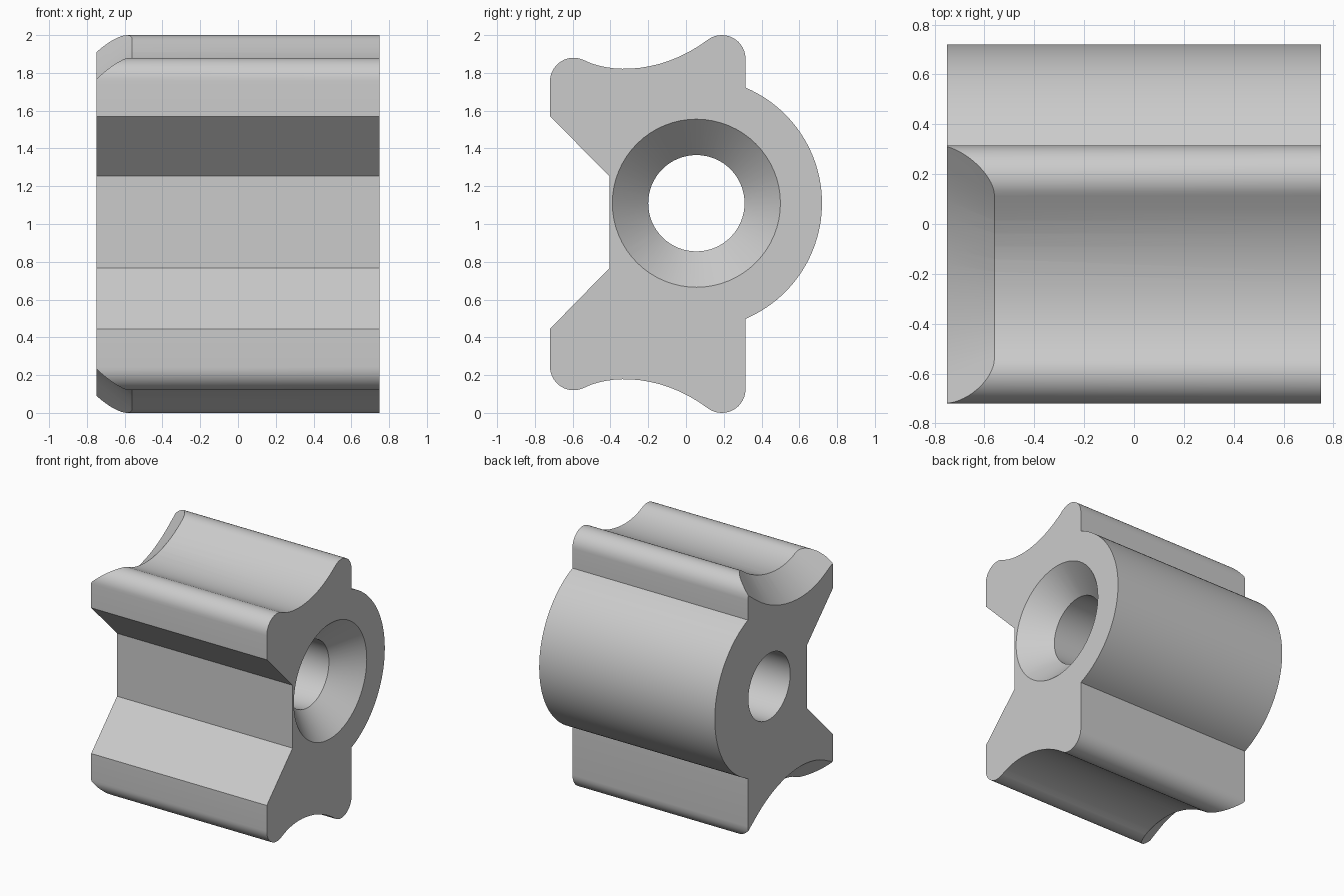
import bpy, bmesh
from math import sin, cos, pi, radians, acos
from mathutils import Vector

cube = bpy.data.objects.get("Cube")
if cube:
    bpy.data.objects.remove(cube, do_unlink=True)

HALF = 0.75                     # half the length along x
AXIS = Vector((0.055, 1.11))    # bore centre in (y, z)
RIDGE = Vector((0.19, 1.875))   # rounded back lip
BUMP = Vector((-0.595, 1.755))  # rounded front lip
LIP = 0.125

grey = bpy.data.materials.new("plain grey")
grey.use_nodes = True
grey.diffuse_color = (0.6, 0.6, 0.6, 1)
grey.node_tree.nodes["Principled BSDF"].inputs["Base Color"].default_value = (0.6, 0.6, 0.6, 1)


def arc(centre, radius, start, end, steps):
    angles = [start + (end - start) * i / steps for i in range(steps + 1)]
    return [centre + radius * Vector((cos(a), sin(a))) for a in angles]


def loft(name, sections):
    """Closed solid through rings given as (x, [(y, z), ...])."""
    bm = bmesh.new()
    rings = [[bm.verts.new((x, p[0], p[1])) for p in pts] for x, pts in sections]
    for a, b in zip(rings, rings[1:]):
        for i in range(len(a)):
            j = (i + 1) % len(a)
            bm.faces.new((a[i], a[j], b[j], b[i]))
    bm.faces.new(rings[0])
    bm.faces.new(rings[-1])
    bmesh.ops.recalc_face_normals(bm, faces=bm.faces)
    mesh = bpy.data.meshes.new(name)
    bm.to_mesh(mesh)
    bm.free()
    mesh.materials.append(grey)
    ob = bpy.data.objects.new(name, mesh)
    bpy.context.collection.objects.link(ob)
    return ob


def flip(points):
    return [Vector((p[0], 2 - p[1])) for p in points]


# Valley curve between the two lips, tangent to both
ridge_angle, bump_angle = pi - acos(0.6), radians(63.4)
ridge_arc = arc(RIDGE, LIP, 0, ridge_angle, 14)
bump_arc = arc(BUMP, LIP, bump_angle, pi, 14)
p0, p3 = ridge_arc[-1], bump_arc[0]
d0 = Vector((-sin(ridge_angle), cos(ridge_angle)))
d3 = Vector((sin(bump_angle), -cos(bump_angle)))
p1, p2 = p0 + d0 * 0.29, p3 + d3 * 0.17
valley, normals = [], []
STEPS = 14
for i in range(STEPS + 1):
    t = i / STEPS
    s = 1 - t
    valley.append(p0 * s**3 + p1 * 3 * s * s * t + p2 * 3 * s * t * t + p3 * t**3)
    d = ((p1 - p0) * s * s + (p2 - p1) * 2 * s * t + (p3 - p2) * t * t).normalized()
    normals.append(Vector((-d.y, d.x)))   # points into the body

# Body: profile extruded along x
upper = ridge_arc + valley[1:-1] + bump_arc
notch = [Vector(p) for p in ((-0.72, 1.57), (-0.405, 1.253), (-0.405, 0.767), (-0.72, 0.445))]
spread = acos((RIDGE.x + LIP - AXIS.x) / 0.665)
profile = arc(AXIS, 0.665, -spread, spread, 48) + upper + notch + flip(upper)[::-1]
body = loft("mounting_block", [(-HALF, profile), (HALF, profile)])


# Sloping end cuts that follow the valley
def cut_section(x):
    depth = (-0.56 - x) / 0.19 * 0.17
    pts = [v + n * depth for v, n in zip(valley, normals)]
    pts = [pts[0] - d0 * 0.25] + pts + [pts[-1] - d3 * 0.25]
    return pts + [Vector((-0.95, 2.4)), Vector((0.6, 2.4))]


ends = [(x, cut_section(x)) for x in (-0.8, -0.5)]
cutters = [loft("upper_end_cutter", ends),
           loft("lower_end_cutter", [(x, flip(pts)) for x, pts in ends])]

# Through bore with a countersink at the +x end
bore = [(-0.9, 0.255), (HALF - 0.19, 0.255), (HALF + 0.05, 0.495)]
cutters.append(loft("bore_cutter",
                    [(x, arc(AXIS, r, 0, 2 * pi, 64)[:-1]) for x, r in bore]))

bpy.context.view_layer.objects.active = body
for cutter in cutters:
    cutter.hide_render = True
    mod = body.modifiers.new(cutter.name, "BOOLEAN")
    mod.operation = "DIFFERENCE"
    mod.solver = "EXACT"
    mod.object = cutter
    bpy.ops.object.modifier_apply(modifier=mod.name)
for cutter in cutters:
    bpy.data.objects.remove(cutter, do_unlink=True)

bpy.ops.object.select_all(action="DESELECT")
body.select_set(True)
bpy.ops.object.shade_smooth_by_angle(angle=radians(25))
